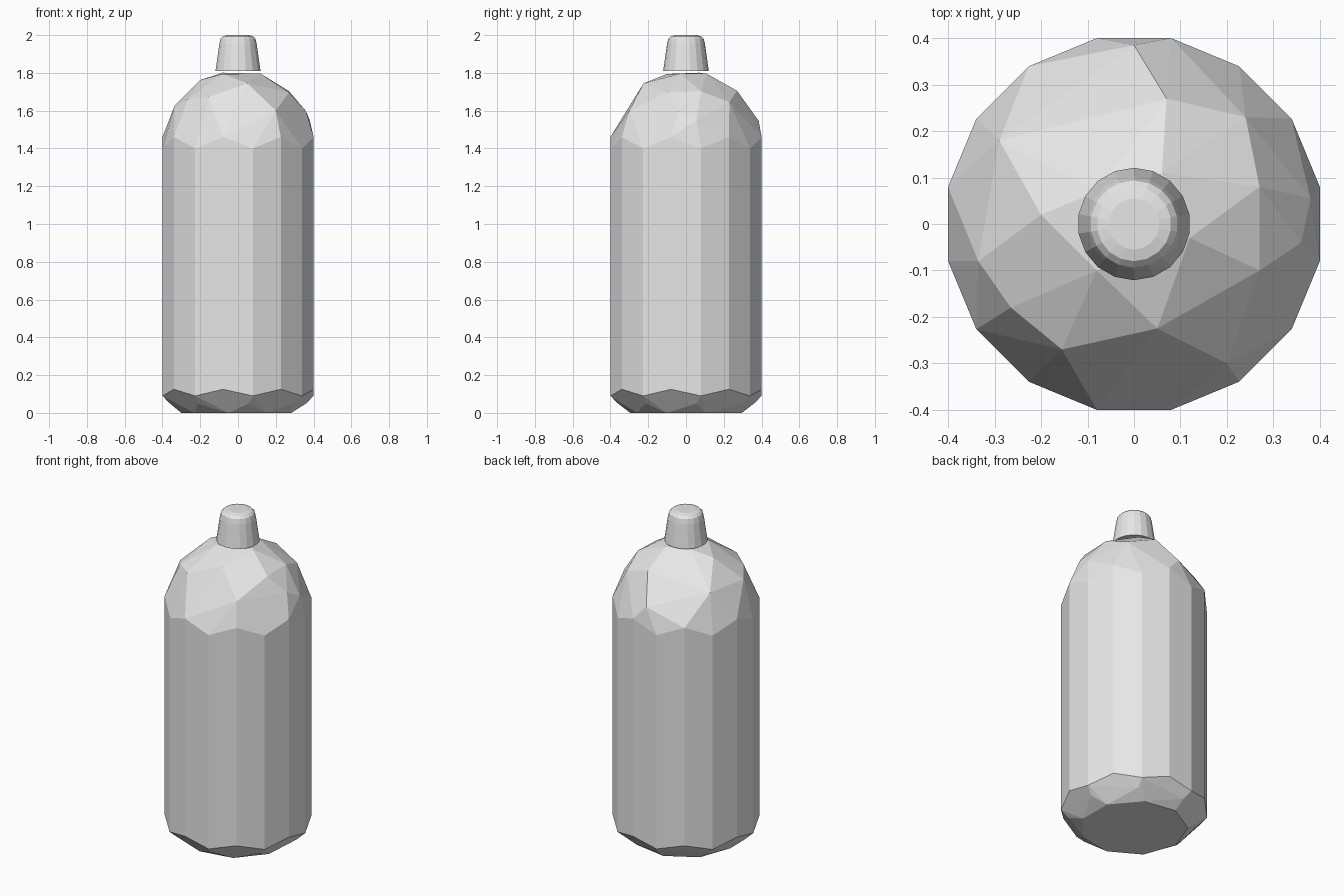
import bpy, bmesh
from math import cos, sin, tau, sqrt, hypot

cube = bpy.data.objects.get("Cube")
if cube:
    bpy.data.objects.remove(cube)

grey = bpy.data.materials.new("painted_grey")
grey.use_nodes = True
grey.diffuse_color = (0.8, 0.8, 0.8, 1)
grey.node_tree.nodes["Principled BSDF"].inputs["Base Color"].default_value = (0.8, 0.8, 0.8, 1)


def ring(radius, z, sides, shift=0.5, zigzag=0.0):
    """Points around the axis; every second one may be raised."""
    return [(radius * cos(tau * (i + shift) / sides),
             radius * sin(tau * (i + shift) / sides),
             z + zigzag * (i % 2)) for i in range(sides)]


def hull_part(name, points):
    """Wrap a convex faceted skin around the points."""
    bm = bmesh.new()
    for p in points:
        bm.verts.new(p)
    out = bmesh.ops.convex_hull(bm, input=bm.verts)
    spare = {g for g in out["geom_interior"] + out["geom_unused"]
             if isinstance(g, bmesh.types.BMVert)}
    bmesh.ops.delete(bm, geom=list(spare), context="VERTS")
    bmesh.ops.dissolve_limit(bm, angle_limit=0.01, verts=bm.verts, edges=bm.edges)
    bmesh.ops.recalc_face_normals(bm, faces=bm.faces)
    mesh = bpy.data.meshes.new(name)
    bm.to_mesh(mesh)
    bm.free()
    mesh.materials.append(grey)
    obj = bpy.data.objects.new(name, mesh)
    bpy.context.collection.objects.link(obj)
    return obj


# Tank: flat foot, chamfer, sixteen-sided wall
tank = ring(0.30, 0, 9) + ring(0.365, 0.05, 8, 0.2)
tank += ring(0.408, 0.09, 16, zigzag=0.035) + ring(0.408, 1.40, 16, zigzag=0.06)

# Irregular facet corners of the domed shoulder
shoulder = [(0.38, 0.055), (0.36, -0.04), (0.24, 0.23), (0.27, 0.08), (0.07, 0.27),
            (0.27, -0.10), (0.20, -0.30), (0.05, -0.225), (-0.155, -0.27),
            (-0.335, -0.08), (-0.29, 0.18), (-0.20, 0.02), (0.0, 0.385),
            (-0.265, -0.18), (0.06, 0.11), (-0.08, -0.10), (0.12, -0.03), (-0.08, 0.07)]
tank += [(x, y, 1.405 + sqrt(0.41 ** 2 - hypot(x, y) ** 2)) for x, y in shoulder]
hull_part("tank", tank)

# Valve cap: tapered with a rounded top
cap = []
for radius, z in [(0.121, 1.81), (0.118, 1.825), (0.101, 1.95), (0.094, 1.98),
                  (0.08, 1.994), (0.055, 2.0)]:
    cap += ring(radius, z, 18)
hull_part("valve_cap", cap)
